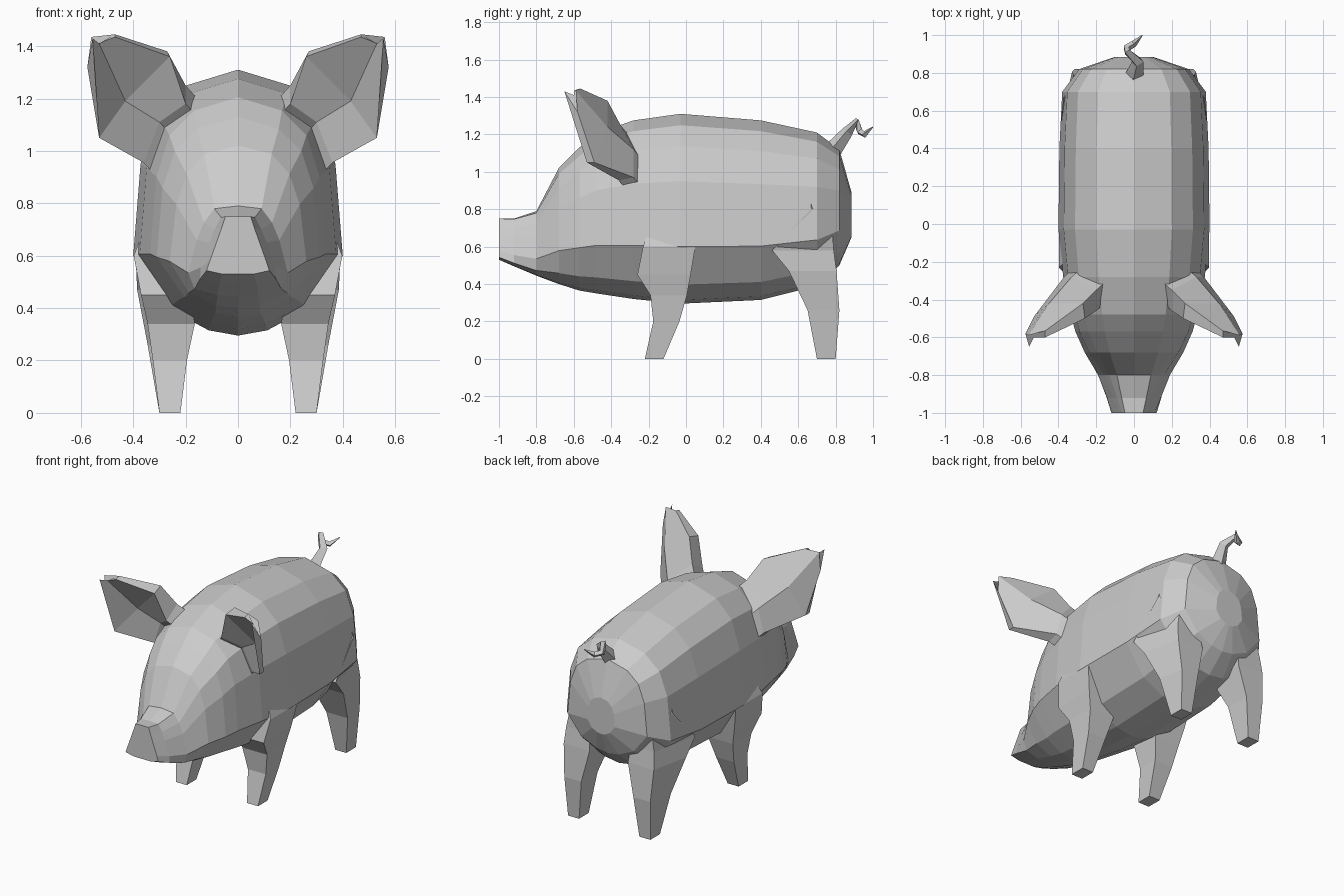
import bpy, bmesh
from mathutils import Vector

if "Cube" in bpy.data.objects:
    bpy.data.objects.remove(bpy.data.objects["Cube"])


def loft(name, rings, mirror=False):
    """Skin a stack of equal-length point rings, cap both ends, optionally mirror in x."""
    bm = bmesh.new()
    loops = [[bm.verts.new(p) for p in ring] for ring in rings]
    n = len(loops[0])
    for a, b in zip(loops, loops[1:]):
        for i in range(n):
            j = (i + 1) % n
            bm.faces.new((a[i], a[j], b[j], b[i]))
    bm.faces.new(loops[0][::-1])
    bm.faces.new(loops[-1])
    bmesh.ops.recalc_face_normals(bm, faces=bm.faces)
    me = bpy.data.meshes.new(name)
    bm.to_mesh(me)
    bm.free()
    ob = bpy.data.objects.new(name, me)
    bpy.context.collection.objects.link(ob)
    if mirror:
        mod = ob.modifiers.new("Mirror", 'MIRROR')
        mod.use_axis[0] = True
    return ob


# Half cross-sections (width fraction, height fraction), top to bottom
TRUNK = [(0, 1), (.50, .94), (.78, .83), (.93, .645), (1, .30),
         (.66, .10), (.28, .02), (0, 0)]
SNOUT = [(0, 1), (.40, 1), (.52, .80), (.65, .60), (.90, .22),
         (1, .06), (.50, 0), (0, 0)]


def body_ring(y, top, bottom, width, snout=0):
    half = []
    for t, s in zip(TRUNK, SNOUT):
        u, v = Vector(t).lerp(Vector(s), snout)
        half.append((u * width, y, bottom + v * (top - bottom)))
    return half + [(-x, y, z) for x, y, z in half[-2:0:-1]]


# Body, head and snout: y, top, bottom, half width, snout blend
body = [
    (-1.0, .75, .53, .12, 1),
    (-.92, .75, .495, .155, .8),
    (-.80, .79, .445, .20, .5),
    (-.68, 1.02, .40, .265, .15),
    (-.57, 1.13, .365, .31),
    (-.48, 1.205, .35, .335),
    (-.28, 1.275, .32, .375),
    (-.03, 1.31, .295, .40),
    (.40, 1.275, .315, .395),
    (.70, 1.21, .39, .38),
    (.82, 1.12, .50, .29),
    (.885, .89, .65, .10),
]
loft("body", [body_ring(*s) for s in body])


# Legs: z, inner x, outer x, front y, back y; the back edge is narrower by "taper"
def leg(name, levels, taper=0):
    loft(name, [[(x0, y0, z), (x1, y0, z), (x1 - taper * z, y1, z), (x0, y1, z)]
                for z, x0, x1, y0, y1 in levels], mirror=True)


leg("front_legs", [
    (0, .22, .30, -.22, -.12),
    (.20, .195, .325, -.175, -.035),
    (.34, .165, .345, -.19, .005),
    (.45, .18, .37, -.26, .025),
    (.60, .20, .398, -.23, .05),
    (.75, .20, .34, -.18, .02),
])
leg("hind_legs", [
    (0, .22, .30, .70, .80),
    (.26, .19, .345, .65, .82),
    (.47, .14, .385, .55, .805),
    (.58, .15, .39, .46, .79),
    (.80, .15, .375, .67, .775),
    (1.0, .10, .30, .66, .75),
], taper=.12)

# Ears: cupped, six-sided rings from a root buried in the head out to the tip
base = [(.20, -.46, 1.18), (.20, -.35, 1.25), (.33, -.28, 1.12),
        (.37, -.28, .97), (.36, -.36, .955), (.30, -.38, 1.11)]
root = [Vector(p) + Vector((-.09, .08, -.10)) for p in base]
loft("ears", [
    root,
    base,
    [(.26, -.50, 1.36), (.27, -.42, 1.38), (.45, -.42, 1.24),
     (.53, -.49, 1.05), (.53, -.53, 1.05), (.43, -.43, 1.19)],
    [(.47, -.60, 1.435), (.47, -.565, 1.445), (.56, -.59, 1.435),
     (.575, -.58, 1.32), (.555, -.65, 1.43), (.53, -.60, 1.41)],
], mirror=True)

# Curly tail: four-sided tapering tube along a bent path
path = [(0, .78, 1.11, .05), (.02, .86, 1.21, .032), (-.035, .91, 1.27, .02),
        (-.04, .93, 1.215, .02), (0, .955, 1.20, .018), (.045, 1.0, 1.24, .002)]
curve = bpy.data.curves.new("tail", 'CURVE')
curve.dimensions = '3D'
curve.bevel_depth = 1
curve.bevel_resolution = 0
curve.use_fill_caps = True
spline = curve.splines.new('POLY')
spline.points.add(len(path) - 1)
for p, (x, y, z, r) in zip(spline.points, path):
    p.co = (x, y, z, 1)
    p.radius = r
spline.use_smooth = False
bpy.context.collection.objects.link(bpy.data.objects.new("tail", curve))
